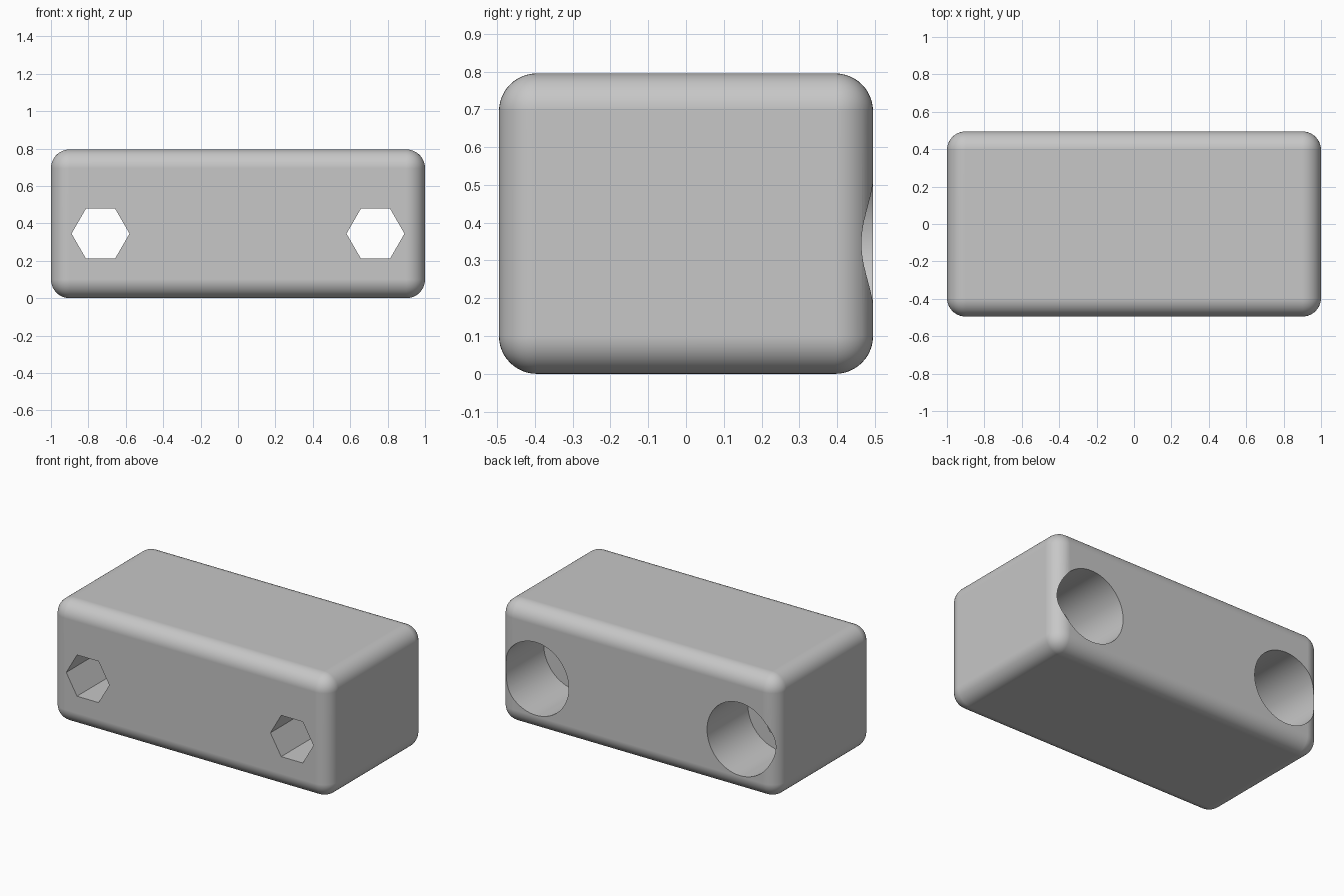
import bpy
import bmesh
import math
from mathutils import Matrix

default = bpy.data.objects.get("Cube")
if default:
    bpy.data.objects.remove(default, do_unlink=True)

LENGTH, DEPTH, HEIGHT = 2.0, 0.99, 0.795
FILLET = 0.1
HOLE_X, HOLE_Z = 0.735, 0.345
HEX_RADIUS = 0.155
BORE_RADIUS, BORE_DEPTH = 0.237, 0.42

grey = bpy.data.materials.new("plain grey")
grey.use_nodes = True
colour = (0.57, 0.57, 0.57, 1)
grey.diffuse_color = colour
grey.node_tree.nodes["Principled BSDF"].inputs["Base Color"].default_value = colour


def add_object(name, bm):
    mesh = bpy.data.meshes.new(name)
    bm.to_mesh(mesh)
    bm.free()
    mesh.materials.append(grey)
    obj = bpy.data.objects.new(name, mesh)
    bpy.context.collection.objects.link(obj)
    return obj


def prism_along_y(name, sides, radius, x, y_start, y_end):
    """Prism lying along y, with a corner pointing to +x."""
    bm = bmesh.new()
    bmesh.ops.create_cone(bm, cap_ends=True, segments=sides, radius1=radius,
                          radius2=radius, depth=y_end - y_start)
    # start with a corner on +x whatever the primitive's own phase is
    first = max(bm.verts, key=lambda v: v.co.x)
    phase = math.atan2(first.co.y, first.co.x)
    move = Matrix.Translation((x, (y_start + y_end) / 2, HOLE_Z))
    turn = Matrix.Rotation(math.pi / 2, 4, "X") @ Matrix.Rotation(-phase, 4, "Z")
    bmesh.ops.transform(bm, matrix=move @ turn, verts=bm.verts)
    obj = add_object(name, bm)
    obj.hide_render = True
    return obj


# Rounded block
bm = bmesh.new()
bmesh.ops.create_cube(bm, size=1)
bmesh.ops.scale(bm, vec=(LENGTH, DEPTH, HEIGHT), verts=bm.verts)
bmesh.ops.translate(bm, vec=(0, 0, HEIGHT / 2), verts=bm.verts)
bmesh.ops.bevel(bm, geom=bm.edges[:], offset=FILLET, segments=12,
                profile=0.5, affect="EDGES", clamp_overlap=True)
block = add_object("block", bm)

# Hexagonal through holes, and wide round pockets sunk from the back
cutters = []
for side in (-1, 1):
    x = side * HOLE_X
    cutters.append(prism_along_y("hex_cutter", 6, HEX_RADIUS, x, -DEPTH, DEPTH))
    cutters.append(prism_along_y("pocket_cutter", 96, BORE_RADIUS, x,
                                 DEPTH / 2 - BORE_DEPTH, DEPTH))

bpy.ops.object.select_all(action="DESELECT")
block.select_set(True)
bpy.context.view_layer.objects.active = block
for cutter in cutters:
    cut = block.modifiers.new("cut", "BOOLEAN")
    cut.operation = "DIFFERENCE"
    cut.solver = "EXACT"
    cut.object = cutter
    bpy.ops.object.modifier_apply(modifier=cut.name)
    bpy.data.objects.remove(cutter, do_unlink=True)

# Smooth fillets and bores, crisp rims, flat main faces
bpy.ops.object.shade_smooth_by_angle(angle=math.radians(30))
weighted = block.modifiers.new("even shading", "WEIGHTED_NORMAL")
weighted.keep_sharp = True
